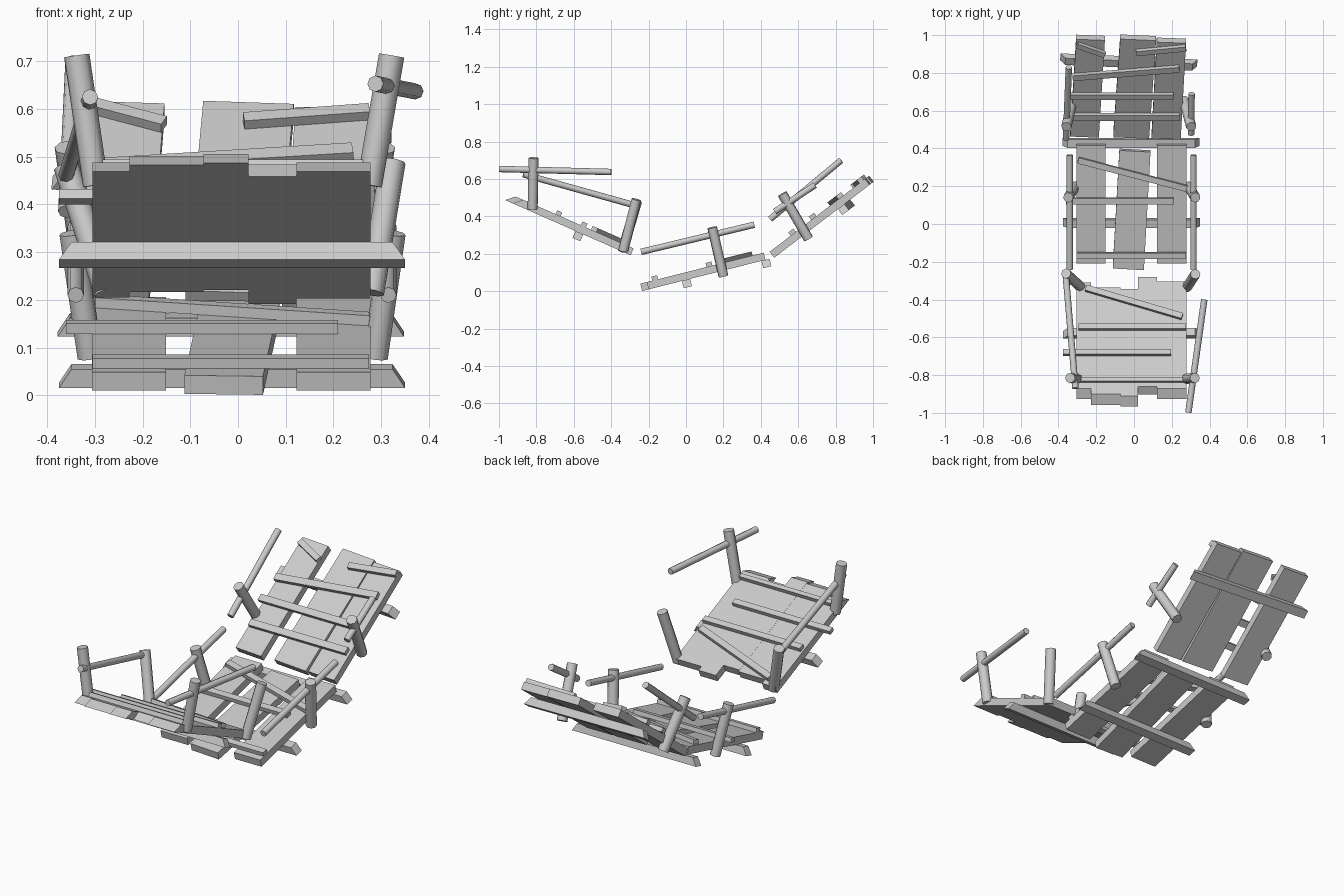
import bpy, bmesh
from math import radians
from mathutils import Vector as V

# Each broken deck section: top surface height z = z0 + slope * (y - y0)
DECK = {"front": (-0.295, 0.235, -0.44), "middle": (-0.243, 0.04, 0.252), "back": (0.46, 0.22, 0.765)}
T = 0.04  # plank thickness


def normal(sec):
    return V((0, -DECK[sec][2], 1)).normalized()


def on_deck(sec, x, y, lift=0.0):
    y0, z0, s = DECK[sec]
    n = normal(sec)
    y -= n.y * lift
    return V((x, y, z0 + s * (y - y0))) + n * lift


def board(name, p0, p1, n, w, t, r0=0.0, r1=0.0):
    """Box whose top centre line is p0-p1; r0/r1 push the lower end edges outward."""
    d = (p1 - p0).normalized()
    side = n.cross(d).normalized() * (w / 2)
    n = d.cross(side).normalized()
    bm = bmesh.new()
    a, b = p0 - n * t - d * r0, p1 - n * t + d * r1
    v = [bm.verts.new(c) for c in (a - side, a + side, b + side, b - side,
                                   p0 - side, p0 + side, p1 + side, p1 - side)]
    for f in ((3, 2, 1, 0), (4, 5, 6, 7), (0, 1, 5, 4), (1, 2, 6, 5), (2, 3, 7, 6), (3, 0, 4, 7)):
        bm.faces.new([v[i] for i in f])
    bmesh.ops.recalc_face_normals(bm, faces=bm.faces)
    me = bpy.data.meshes.new(name)
    bm.to_mesh(me)
    bm.free()
    bpy.context.collection.objects.link(bpy.data.objects.new(name, me))


def pole(name, a, b, r):
    a, b = V(a), V(b)
    bpy.ops.mesh.primitive_cylinder_add(vertices=8, radius=r, depth=(b - a).length, location=(a + b) / 2)
    o = bpy.context.object
    o.name = name
    o.rotation_euler = (b - a).to_track_quat('Z', 'Y').to_euler()
    bpy.ops.object.shade_smooth_by_angle(angle=radians(50))


# Deck planks: section, x at front, x at rear, width, y front, y rear, rake of front end
planks = [
    ("front", -0.266, -0.266, 0.078, -0.87, -0.31, 0.045),
    ("front", -0.150, -0.150, 0.155, -0.90, -0.335, 0.045),
    ("front", -0.025, -0.025, 0.094, -0.91, -0.345, 0.045),
    ("front", 0.0725, 0.0725, 0.101, -0.86, -0.28, 0.03),
    ("front", 0.200, 0.200, 0.155, -0.87, -0.305, 0.045),
    ("middle", -0.228, -0.228, 0.155, -0.21, 0.415, 0),
    ("middle", -0.030, 0.005, 0.165, -0.24, 0.385, 0),
    ("middle", 0.200, 0.200, 0.155, -0.21, 0.415, 0),
    ("back", -0.262, -0.230, 0.152, 0.46, 0.975, 0),
    ("back", -0.015, 0.022, 0.190, 0.455, 0.975, 0),
    ("back", 0.170, 0.198, 0.155, 0.45, 0.96, 0),
]
for s, x0, x1, w, y0, y1, r in planks:
    board(s + "_plank", on_deck(s, x0, y0), on_deck(s, x1, y1), normal(s), w, T, r)

# Support beams below the planks, ends cut at a slant
beams = [("front", -0.375, -0.57, 0.35, -0.57), ("middle", -0.375, 0.0, 0.35, 0.0),
         ("middle", -0.378, 0.425, 0.348, 0.425), ("back", -0.39, 0.86, 0.335, 0.83)]
for s, xa, ya, xb, yb in beams:
    board(s + "_beam", on_deck(s, xa + 0.026, ya, -T), on_deck(s, xb - 0.026, yb, -T),
          normal(s), 0.045, 0.04, 0.026, 0.026)

# Thin slats nailed across the planks, some knocked askew
slats = [
    ("front", -0.295, -0.54, 0.275, -0.54, 0.03), ("front", -0.375, -0.675, 0.195, -0.675, 0.03),
    ("front", -0.305, -0.82, 0.275, -0.82, 0.022), ("front", -0.255, -0.335, 0.255, -0.485, 0.032),
    ("middle", -0.36, 0.12, 0.21, 0.12, 0.032), ("middle", -0.305, -0.17, 0.275, -0.17, 0.032),
    ("middle", -0.295, 0.335, 0.28, 0.185, 0.032),
    ("back", -0.325, 0.56, 0.24, 0.56, 0.035), ("back", -0.345, 0.67, 0.21, 0.67, 0.035),
    ("back", -0.325, 0.77, 0.24, 0.815, 0.035), ("back", 0.012, 0.90, 0.275, 0.925, 0.03),
    ("back", -0.30, 0.94, -0.155, 0.89, 0.03),
]
for s, xa, ya, xb, yb, w in slats:
    board(s + "_slat", on_deck(s, xa, ya, 0.022), on_deck(s, xb, yb, 0.022), normal(s), w, 0.022)

# Leaning posts
posts = [
    ("front", (-0.298, -0.82, 0.44), (-0.338, -0.815, 0.712)),
    ("front", (0.275, -0.82, 0.44), (0.322, -0.815, 0.712)),
    ("front", (-0.275, -0.34, 0.215), (-0.36, -0.262, 0.48)),
    ("front", (0.280, -0.335, 0.215), (0.325, -0.265, 0.49)),
    ("middle", (-0.31, 0.20, 0.08), (-0.348, 0.14, 0.34)),
    ("middle", (0.288, 0.20, 0.08), (0.325, 0.14, 0.34)),
    ("back", (-0.325, 0.655, 0.28), (-0.358, 0.515, 0.52)),
    ("back", (0.265, 0.655, 0.28), (0.303, 0.515, 0.52)),
]
for s, a, b in posts:
    pole(s + "_post", a, b, 0.027)

# Handrails
rails = [
    ("front", (0.288, -0.998, 0.653), (0.372, -0.40, 0.637)),
    ("front", (-0.31, -0.87, 0.625), (-0.36, -0.285, 0.462)),
    ("middle", (-0.34, -0.24, 0.21), (-0.34, 0.365, 0.355)),
    ("middle", (0.315, -0.24, 0.21), (0.315, 0.365, 0.355)),
    ("back", (-0.36, 0.45, 0.385), (-0.345, 0.83, 0.70)),
    ("back", (0.302, 0.475, 0.425), (0.305, 0.69, 0.567)),
]
for s, a, b in rails:
    pole(s + "_handrail", a, b, 0.017)
